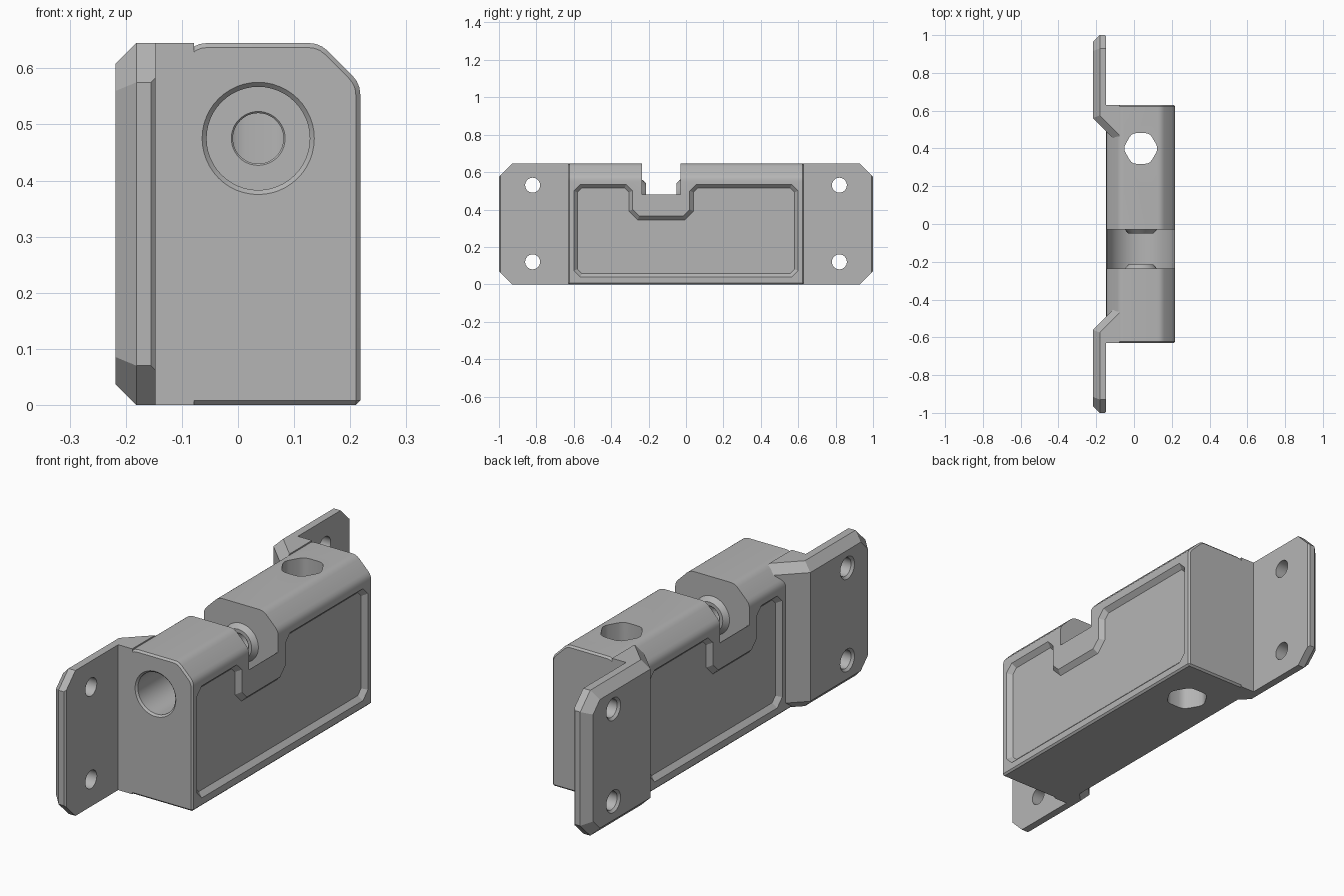
import bpy, bmesh, math
from mathutils import Vector, Matrix

cube = bpy.data.objects.get("Cube")
if cube:
    bpy.data.objects.remove(cube, do_unlink=True)

# Main dimensions
HEIGHT = 0.645
X_OUT, X_WALL = 0.218, -0.147
AXIS_X, AXIS_Z = 0.036, 0.475
BLOCK_END = 0.63
NOTCH = (-0.235, -0.03)

metal = bpy.data.materials.new("grey metal")
metal.use_nodes = True
GREY = (0.46, 0.46, 0.46, 1)
metal.diffuse_color = GREY
metal.node_tree.nodes["Principled BSDF"].inputs["Base Color"].default_value = GREY


def finish(name, bm):
    bmesh.ops.recalc_face_normals(bm, faces=bm.faces)
    mesh = bpy.data.meshes.new(name)
    bm.to_mesh(mesh)
    bm.free()
    mesh.materials.append(metal)
    obj = bpy.data.objects.new(name, mesh)
    bpy.context.scene.collection.objects.link(obj)
    return obj


def loft(name, rings, closed=False):
    """Skin a list of equal rings; cap the ends or join last to first."""
    bm = bmesh.new()
    loops = [[bm.verts.new(p) for p in ring] for ring in rings]
    pairs = list(zip(loops, loops[1:]))
    if closed:
        pairs.append((loops[-1], loops[0]))
    else:
        bm.faces.new(loops[0])
        bm.faces.new(loops[-1])
    n = len(loops[0])
    for a, b in pairs:
        for i in range(n):
            j = (i + 1) % n
            bm.faces.new((a[i], a[j], b[j], b[i]))
    return finish(name, bm)


def lathe(name, profile, matrix, closed=False, n=48):
    """Turn (radius, distance) points around the local z axis."""
    angles = [2 * math.pi * i / n for i in range(n)]
    return loft(name, [[matrix @ Vector((r * math.cos(a), r * math.sin(a), d))
                        for a in angles] for r, d in profile], closed)


def rounded(points, cut, steps=3):
    """Round each corner of a 2D outline, using one cut length per corner."""
    out = []
    for i, p in enumerate(points):
        p, a, b = Vector(p), Vector(points[i - 1]), Vector(points[(i + 1) % len(points)])
        if not cut[i]:
            out.append(p)
            continue
        s, e = p + (a - p).normalized() * cut[i], p + (b - p).normalized() * cut[i]
        for k in range(steps + 1):
            t = k / steps
            out.append(s * (1 - t) ** 2 + p * 2 * t * (1 - t) + e * t * t)
    return out


def inset(points, d):
    """Offset a counter-clockwise 2D outline inward by d."""
    out = []
    for i, p in enumerate(points):
        p, a, b = Vector(p), Vector(points[i - 1]), Vector(points[(i + 1) % len(points)])
        u, v = (p - a).normalized(), (b - p).normalized()
        n1, n2 = Vector((-u.y, u.x)), Vector((-v.y, v.x))
        out.append(p + (n1 + n2) * d / (1 + n1.dot(n2)))
    return out


def carve(obj, cutters):
    """Subtract the cutters, apply the modifiers and remove the cutters."""
    for c in cutters:
        c.hide_render = True
        mod = obj.modifiers.new("cut", 'BOOLEAN')
        mod.operation, mod.solver, mod.object = 'DIFFERENCE', 'EXACT', c
    graph = bpy.context.evaluated_depsgraph_get()
    mesh = bpy.data.meshes.new_from_object(obj.evaluated_get(graph))
    obj.modifiers.clear()
    obj.data = mesh
    for c in cutters:
        bpy.data.objects.remove(c, do_unlink=True)


along_y = Matrix.Translation((AXIS_X, 0, AXIS_Z)) @ Matrix.Rotation(-math.pi / 2, 4, 'X')

# Block with chamfered, softened top edges
c = 0.072
section = rounded([(X_WALL, 0), (X_OUT, 0), (X_OUT, HEIGHT - c), (X_OUT - c, HEIGHT),
                   (X_WALL + c, HEIGHT), (X_WALL, HEIGHT - c)],
                  [0, 0, 0.02, 0.02, 0.02, 0.02])
block = loft("main_block", [[(p.x, y, p.y) for p in section] for y in (-BLOCK_END, BLOCK_END)])
edge = block.modifiers.new("edge", 'BEVEL')
edge.width, edge.segments = 0.008, 1
edge.limit_method, edge.angle_limit = 'ANGLE', math.radians(60)

# Notch with a round trough floor
arc = [math.pi + math.pi * i / 32 for i in range(33)]
trough = [(AXIS_X + 0.18 * math.cos(a), 0.48 + 0.18 * math.sin(a)) for a in arc]
trough = [(-0.4, 0.8), (-0.4, 0.48)] + trough + [(0.4, 0.48), (0.4, 0.8)]
notch = loft("notch_cutter", [[(x, y, z) for x, z in trough] for y in NOTCH])

# Stepped bore from the front end
bore = lathe("bore_cutter", [(0.11, -0.64), (0.092, -0.622), (0.092, -0.33), (0.048, -0.33),
                             (0.045, -0.327), (0.045, 0.4)], along_y)

# Vertical hexagonal hole with soft corners
hexagon = rounded([(AXIS_X + 0.094 * math.cos(i * math.pi / 3),
                    0.4 + 0.094 * math.sin(i * math.pi / 3)) for i in range(6)], [0.025] * 6)
hex_hole = loft("hex_cutter", [[(p.x, p.y, z) for p in hexagon] for z in (-0.1, 0.8)])


# Recessed side panels that step down around the notch
def panel(name, wall, side, half):
    lo, hi, dip, k = 0.038, 0.535, 0.365, 0.035
    outline = [(-half + k, lo), (half - k, lo), (half, lo + k), (half, hi - k), (half - k, hi),
               (0.02 + k, hi), (0.02, hi - k), (0.02, dip + k), (0.02 - k, dip),
               (-0.285 + k, dip), (-0.285, dip + k), (-0.285, hi - k), (-0.285 - k, hi),
               (-half + k, hi), (-half, hi - k), (-half, lo + k)]
    return loft(name, [[(wall + side * out, p.x, p.y) for p in inset(outline, -out)]
                       for out in (0.01, -0.02)])


panels = [panel("right_panel_cutter", X_OUT, 1, 0.6),
          panel("left_panel_cutter", X_WALL, -1, 0.465)]
carve(block, [notch, bore, hex_hole] + panels)

# Tapered collars on the notch walls
parts = [block]
for name, wall, d in (("front_collar", NOTCH[0], 1), ("rear_collar", NOTCH[1], -1)):
    profile = [(0.045, wall - d * 0.005), (0.085, wall - d * 0.005), (0.085, wall),
               (0.066, wall + d * 0.02), (0.05, wall + d * 0.02), (0.045, wall + d * 0.015)]
    parts.append(lathe(name, profile, along_y, closed=True))


# Mounting flanges with a sloped gusset into the block
def flange(name, side):
    plan = [(-X_OUT, 1), (-X_OUT, 0.56), (-0.078, 0.42), (-0.078, BLOCK_END),
            (X_WALL, BLOCK_END), (X_WALL, 1)]
    bm = bmesh.new()
    face = bm.faces.new([bm.verts.new((x, y, 0)) for x, y in plan])
    top = bmesh.ops.extrude_face_region(bm, geom=[face])["geom"]
    bmesh.ops.translate(bm, vec=(0, 0, HEIGHT),
                        verts=[v for v in top if isinstance(v, bmesh.types.BMVert)])
    d = 0.037
    xc, s = -X_OUT + d, math.sqrt(0.5)
    planes = [((xc, 1, HEIGHT / 2), (-1, 1, 0)), ((X_WALL - 0.008, 1, HEIGHT / 2), (1, 1, 0))]
    for flip in (1, -1):
        z = HEIGHT if flip > 0 else 0
        planes += [((0, 0.93, z), (0, 1, flip)),
                   ((xc, 0.93, z), (-1, s, s * flip)),
                   ((xc, 0.8, z), (-1, 0, flip)),
                   ((-X_OUT, 0.56, z - flip * d), (-s, -s, flip))]
    for co, no in planes:
        bmesh.ops.bisect_plane(bm, geom=bm.verts[:] + bm.edges[:] + bm.faces[:],
                               plane_co=co, plane_no=Vector(no).normalized(), clear_outer=True)
        bmesh.ops.holes_fill(bm, edges=[e for e in bm.edges if e.is_boundary], sides=0)
    bmesh.ops.scale(bm, vec=(1, side, 1), verts=bm.verts)
    obj = finish(name, bm)
    # Countersunk screw holes
    screws = []
    for z in (0.12, 0.53):
        m = Matrix.Translation((0, side * 0.82, z)) @ Matrix.Rotation(math.pi / 2, 4, 'Y')
        screws.append(lathe("screw_cutter", [(0.06, -X_OUT - 0.01), (0.04, -X_OUT + 0.01),
                                             (0.04, 0)], m, n=32))
    carve(obj, screws)
    return obj


parts += [flange("front_flange", -1), flange("rear_flange", 1)]

# Smooth the curved surfaces, keep the edges crisp
bpy.ops.object.select_all(action='DESELECT')
for obj in parts:
    obj.select_set(True)
bpy.context.view_layer.objects.active = block
bpy.ops.object.shade_smooth_by_angle(angle=math.radians(30))
